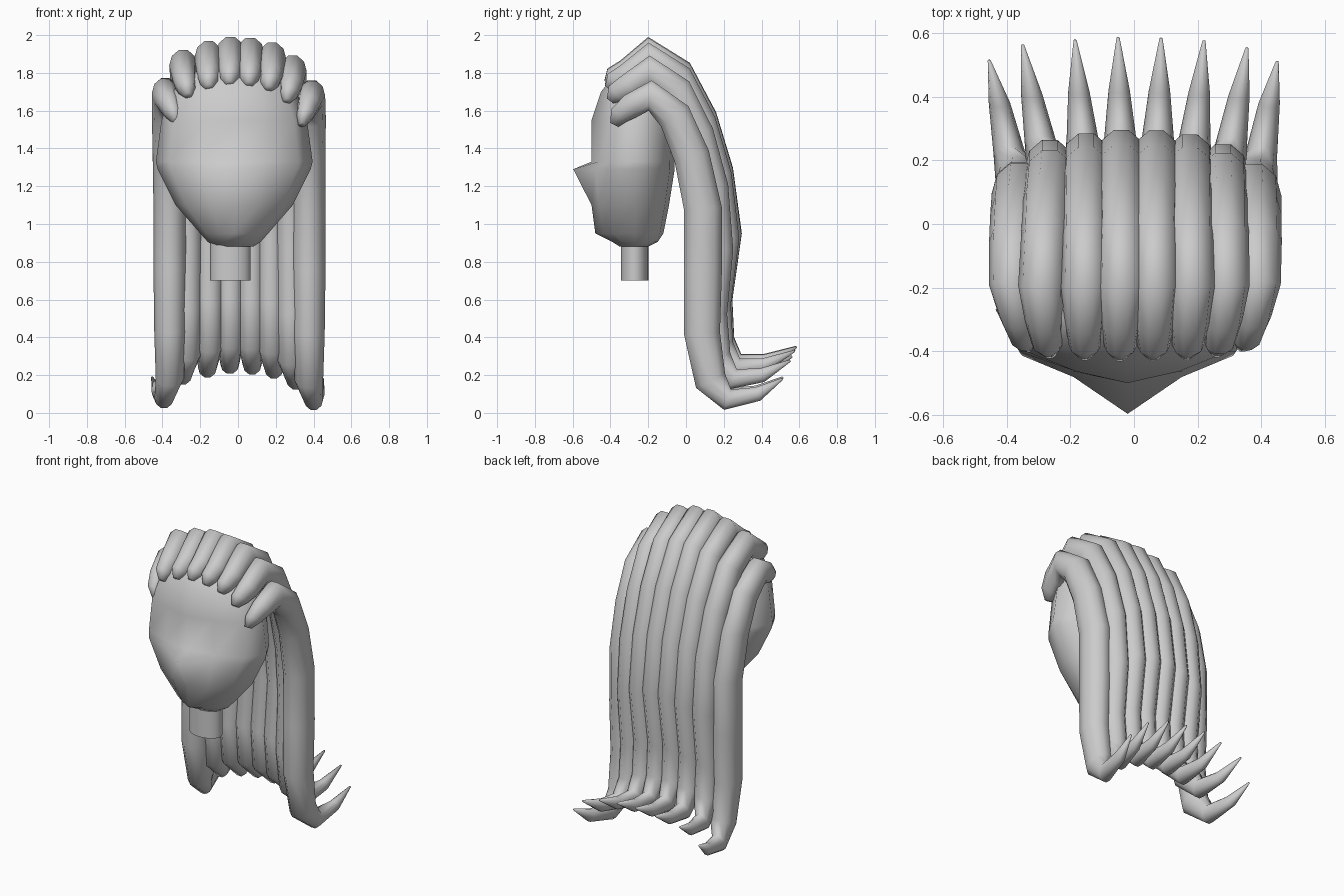
import bpy, bmesh, math
from mathutils import Vector

if "Cube" in bpy.data.objects:
    bpy.data.objects.remove(bpy.data.objects["Cube"])


def loft(name, rings):
    """Skin a list of equal-length point rings and cap both ends."""
    bm = bmesh.new()
    rows = [[bm.verts.new(p) for p in ring] for ring in rings]
    n = len(rows[0])
    for a, b in zip(rows, rows[1:]):
        for i in range(n):
            j = (i + 1) % n
            bm.faces.new((a[i], a[j], b[j], b[i]))
    bm.faces.new(rows[0])
    bm.faces.new(rows[-1])
    bmesh.ops.recalc_face_normals(bm, faces=bm.faces)
    for f in bm.faces:
        f.smooth = True
    mesh = bpy.data.meshes.new(name)
    bm.to_mesh(mesh)
    bm.free()
    obj = bpy.data.objects.new(name, mesh)
    bpy.context.collection.objects.link(obj)
    return obj


def lerp(a, b, t):
    return a + (b - a) * t


# Head: z, half width, back y, cheek front y, centre front y
HEAD = [(0.88, 0.10, -0.20, -0.35, -0.35), (0.905, 0.14, -0.15, -0.38, -0.39),
        (0.95, 0.18, -0.12, -0.46, -0.48), (1.10, 0.31, -0.09, -0.49, -0.50),
        (1.29, 0.405, -0.06, -0.51, -0.597), (1.33, 0.415, -0.06, -0.49, -0.50),
        (1.55, 0.385, -0.05, -0.49, -0.50), (1.70, 0.33, -0.07, -0.44, -0.45),
        (1.80, 0.22, -0.13, -0.36, -0.37), (1.84, 0.10, -0.20, -0.30, -0.30)]
MID, CX = -0.27, -0.02
SIDE = [(0.42, 0.88), (0.82, 0.60), (1.0, 0.0)]
BACK = [(0.85, 0.55), (0.48, 0.88)]
head_rings = []
for z, w, back, front, nose in HEAD:
    right = [(u * w, lerp(MID, front, v)) for u, v in SIDE]
    right += [(u * w, lerp(MID, back, v)) for u, v in BACK]
    outline = [(0, nose)] + right + [(0, back)] + [(-x, y) for x, y in reversed(right)]
    head_rings.append([(x + CX, y, z) for x, y in outline])
loft("head", head_rings)

# Neck
bpy.ops.mesh.primitive_cylinder_add(vertices=24, radius=1, depth=0.23,
                                    location=(-0.04, -0.272, 0.815))
neck = bpy.context.object
neck.name = "neck"
neck.scale = (0.107, 0.073, 1)
bpy.ops.object.transform_apply(location=False, rotation=False, scale=True)
bpy.ops.object.shade_smooth_by_angle()

# Hair lock paths (y, z, radius): highest middle lock and lowest side lock
MIDDLE = [(-0.415, 1.745, 0.025), (-0.385, 1.775, 0.06), (-0.31, 1.805, 0.075),
          (-0.195, 1.905, 0.09), (-0.04, 1.80, 0.085), (0.08, 1.56, 0.09),
          (0.165, 1.28, 0.09), (0.21, 0.95, 0.09), (0.165, 0.60, 0.085),
          (0.18, 0.37, 0.085), (0.27, 0.26, 0.06), (0.42, 0.275, 0.04), (0.585, 0.35, 0.006)]
OUTER = [(-0.38, 1.525, 0.025), (-0.355, 1.575, 0.055), (-0.29, 1.625, 0.07),
         (-0.19, 1.68, 0.085), (-0.06, 1.57, 0.095), (0.03, 1.36, 0.10),
         (0.09, 1.08, 0.105), (0.09, 0.75, 0.105), (0.085, 0.42, 0.10),
         (0.13, 0.17, 0.09), (0.22, 0.07, 0.06), (0.38, 0.10, 0.04), (0.51, 0.18, 0.006)]

# Each lock: blend to the side path, then x at fringe, crown, back and tip
LOCKS = [(0.95, -0.325, -0.385, -0.36, -0.455), (0.30, -0.265, -0.29, -0.265, -0.35),
         (0.10, -0.155, -0.155, -0.15, -0.185), (0.0, -0.045, -0.04, -0.04, -0.05),
         (0.02, 0.06, 0.065, 0.07, 0.085), (0.13, 0.165, 0.18, 0.175, 0.22),
         (0.43, 0.26, 0.29, 0.28, 0.355), (1.0, 0.34, 0.39, 0.375, 0.45)]


def lock_x(i, fringe, crown, back, tip):
    if i <= 3:
        return lerp(fringe, crown, i / 3)
    if i <= 6:
        return lerp(crown, back, (i - 3) / 3)
    return lerp(back, tip, max(0, i - 9) / 3)


SIDES = 10
for k, (t, *xs) in enumerate(LOCKS):
    path = [[lerp(a, b, t) for a, b in zip(m, o)] for m, o in zip(MIDDLE, OUTER)]
    rings = []
    for i, (y, z, r) in enumerate(path):
        p = Vector((y, z))
        prev = Vector(path[max(i - 1, 0)][:2])
        nxt = Vector(path[min(i + 1, len(path) - 1)][:2])
        d_in = (p - prev).normalized() if i else (nxt - p).normalized()
        d_out = (nxt - p).normalized() if i < len(path) - 1 else d_in
        tan = (d_in + d_out).normalized()
        ny, nz = -tan.y, tan.x
        x = lock_x(i, *xs)
        ring = []
        for s in range(SIDES):
            a = 2 * math.pi * s / SIDES
            c = math.sin(a) * r
            ring.append((x + math.cos(a) * r * 0.84, y + ny * c, z + nz * c))
        rings.append(ring)
    loft(f"hair_lock_{k + 1}", rings)
